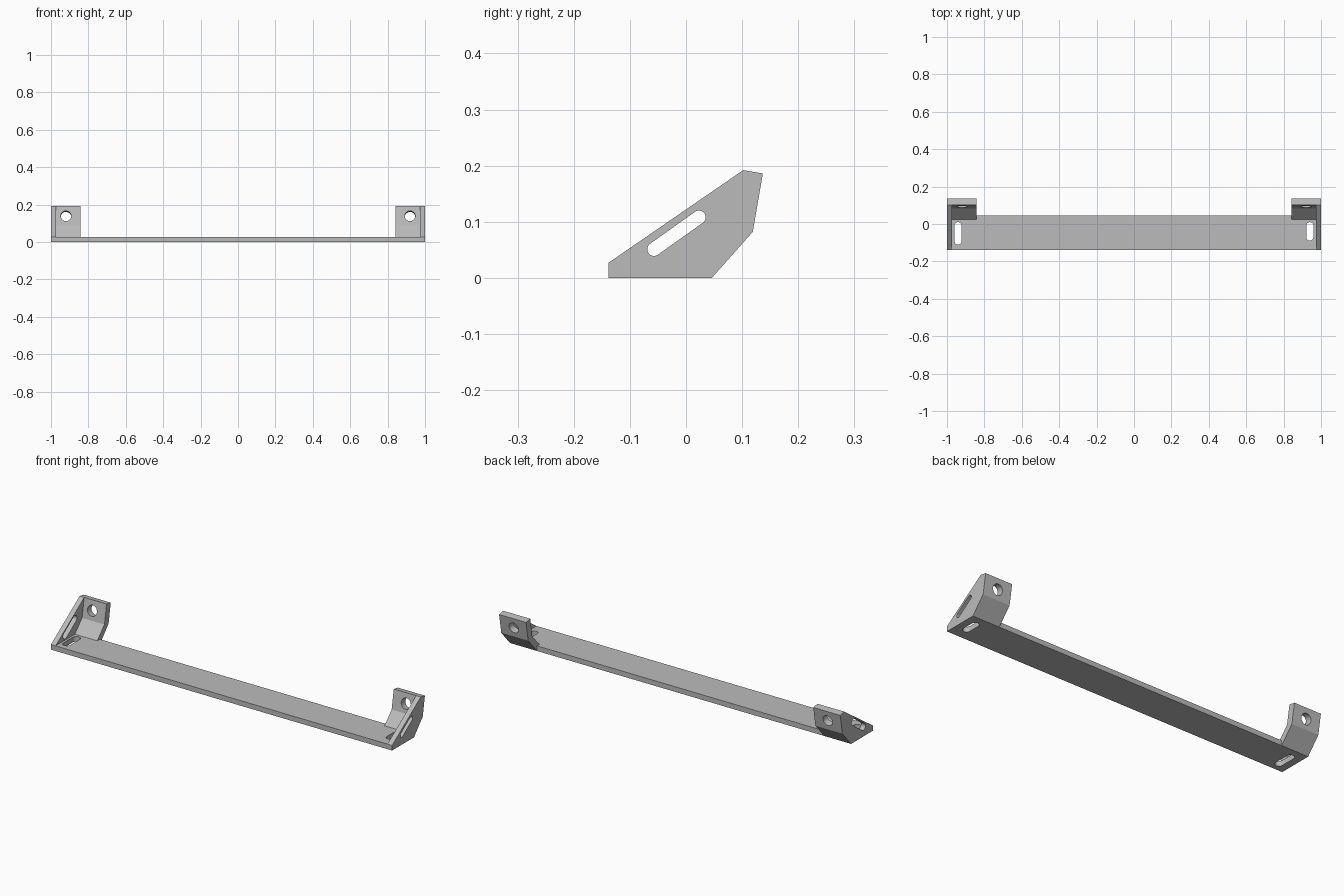
import bpy, bmesh, math
from mathutils import Vector

cube = bpy.data.objects.get("Cube")
if cube:
    bpy.data.objects.remove(cube, do_unlink=True)

GREY = (0.5, 0.5, 0.5, 1)
mat = bpy.data.materials.new("plain grey")
mat.use_nodes = True
mat.diffuse_color = GREY
mat.node_tree.nodes["Principled BSDF"].inputs["Base Color"].default_value = GREY

T = 0.027                      # plate and wall thickness
FRONT, BACK = -0.138, 0.046    # plate depth
BEND, TOP_OUT, TOP_IN = (0.119, 0.082), (0.137, 0.186), (0.102, 0.192)


def prism(name, ring, depth):
    """Sweep a ring of 3D points along the depth vector."""
    bm = bmesh.new()
    face = bm.faces.new([bm.verts.new(p) for p in ring])
    moved = bmesh.ops.extrude_face_region(bm, geom=[face])["geom"]
    verts = [v for v in moved if isinstance(v, bmesh.types.BMVert)]
    bmesh.ops.translate(bm, verts=verts, vec=depth)
    bmesh.ops.recalc_face_normals(bm, faces=bm.faces)
    mesh = bpy.data.meshes.new(name)
    bm.to_mesh(mesh)
    bm.free()
    mesh.materials.append(mat)
    obj = bpy.data.objects.new(name, mesh)
    bpy.context.collection.objects.link(obj)
    return obj


def side_prism(name, profile, x0, x1):
    """Sweep a (y, z) profile along x."""
    return prism(name, [Vector((x0, y, z)) for y, z in profile], Vector((x1 - x0, 0, 0)))


def cut_slot(obj, a, b, radius, axis, steps=16):
    """Cut a round-ended slot from a to b; a round hole when a equals b."""
    a, b, axis = Vector(a), Vector(b), Vector(axis).normalized()
    u = (b - a).normalized() if a != b else Vector((1, 0, 0))
    v = axis.cross(u)
    ring = []
    for centre, start in ((b, -math.pi / 2), (a, math.pi / 2)):
        for i in range(steps + (a != b)):
            t = start + math.pi * i / steps
            ring.append(centre + radius * (u * math.cos(t) + v * math.sin(t)) - axis * 0.05)
    cutter = prism("cutter", ring, axis * 0.1)
    cutter.hide_render = True
    mod = obj.modifiers.new("slot", "BOOLEAN")
    mod.operation, mod.solver, mod.object = "DIFFERENCE", "EXACT", cutter
    bpy.ops.object.select_all(action="DESELECT")
    bpy.context.view_layer.objects.active = obj
    obj.select_set(True)
    bpy.ops.object.modifier_apply(modifier=mod.name)
    bpy.data.objects.remove(cutter, do_unlink=True)
    bpy.ops.object.shade_smooth_by_angle(angle=math.radians(25))


# Long base plate with one slot near each end
plate = side_prism("base_plate", [(FRONT, 0), (BACK, 0), (BACK, T), (FRONT, T)], T - 1, 1 - T)
cut_slot(plate, (-0.941, -0.09, 0), (-0.941, -0.01, 0), 0.02, (0, 0, 1))
cut_slot(plate, (0.94, -0.07, 0), (0.94, -0.009, 0), 0.019, (0, 0, 1))

wall_profile = [(FRONT, 0), (BACK, 0), BEND, TOP_OUT, TOP_IN, (FRONT, T)]
tab_profile = [(BACK, 0), BEND, TOP_OUT, TOP_IN, (0.084, 0.09), (0.024, T), (BACK, T)]

for side, s, slot_radius in (("left", 1, 0.012), ("right", -1, 0.018)):
    # Sloped end wall with a slanted slot
    wall = side_prism(side + "_end_wall", wall_profile, s * (1 - T), s)
    cut_slot(wall, (s * 0.985, -0.057, 0.051), (s * 0.985, 0.023, 0.108), slot_radius, (1, 0, 0))
    # Bent mounting tab with a round screw hole
    tab = side_prism(side + "_mounting_tab", tab_profile, s * 0.842, s * (1 - T))
    hole = (s * 0.92, 0.11, 0.136)
    cut_slot(tab, hole, hole, 0.028, (0, 0.104, -0.018))
